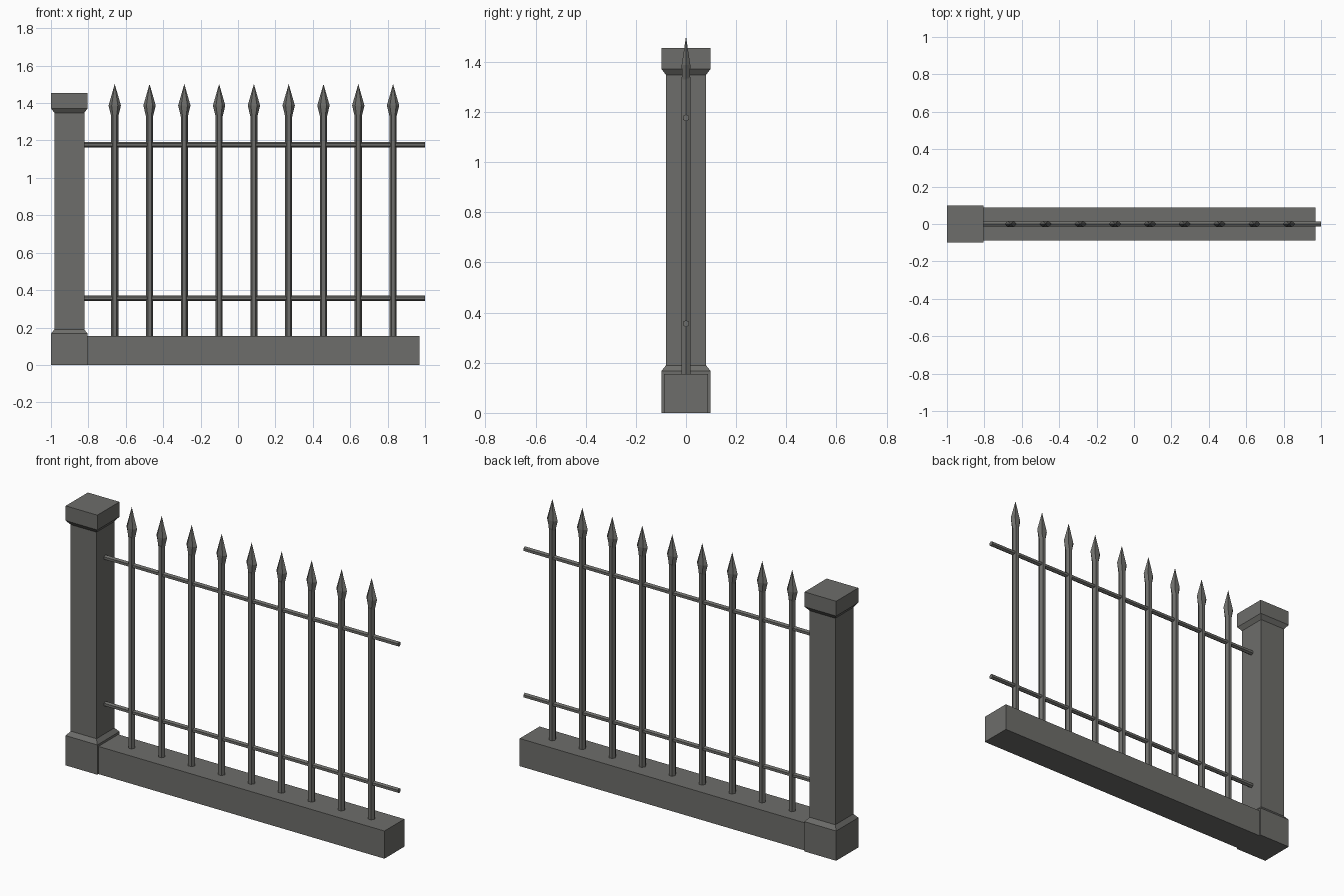
import bpy
import bmesh
import math

if "Cube" in bpy.data.objects:
    bpy.data.objects.remove(bpy.data.objects["Cube"])


def material(name, rgb):
    m = bpy.data.materials.new(name)
    m.diffuse_color = (*rgb, 1.0)
    m.use_nodes = True
    m.node_tree.nodes["Principled BSDF"].inputs["Base Color"].default_value = m.diffuse_color
    return m


GREY = material("dark grey", (0.155, 0.155, 0.145))


def loft(name, rings, location=(0, 0, 0), rotation=(0, 0, 0)):
    """Skin a stack of point rings; a one-point ring makes a tip."""
    bm = bmesh.new()
    loops = [[bm.verts.new(p) for p in ring] for ring in rings]
    for a, b in zip(loops, loops[1:]):
        n = len(a)
        for i in range(n):
            j = (i + 1) % n
            if len(b) == 1:
                bm.faces.new((a[i], a[j], b[0]))
            else:
                bm.faces.new((a[i], a[j], b[j], b[i]))
    for end in (loops[0], loops[-1]):
        if len(end) > 2:
            bm.faces.new(end)
    bmesh.ops.recalc_face_normals(bm, faces=bm.faces)
    mesh = bpy.data.meshes.new(name)
    bm.to_mesh(mesh)
    bm.free()
    mesh.materials.append(GREY)
    obj = bpy.data.objects.new(name, mesh)
    obj.location = location
    obj.rotation_euler = rotation
    bpy.context.collection.objects.link(obj)
    return obj


def rect(hx, hy, z):
    return [(-hx, -hy, z), (hx, -hy, z), (hx, hy, z), (-hx, hy, z)]


def hexagon(rx, ry, z):
    return [(rx * math.cos(i * math.pi / 3), ry * math.sin(i * math.pi / 3), z)
            for i in range(6)]


# Square pillar with chamfered plinth and cap
pillar_profile = [(0.098, 0), (0.098, 0.167), (0.08, 0.19),
                  (0.08, 1.348), (0.098, 1.372), (0.098, 1.455)]
loft("pillar", [rect(r, r, z) for r, z in pillar_profile], (-0.902, 0, 0))

# Low kerb wall
loft("base_wall", [rect(0.89, 0.088, 0), rect(0.89, 0.088, 0.155)], (0.08, 0, 0))

# Upright bars with flattened spear heads
for i in range(9):
    x = -0.659 + i * 0.186
    loft(f"bar_{i + 1}", [hexagon(0.019, 0.02, 0.15), hexagon(0.019, 0.02, 1.34)],
         (x, 0, 0))
    loft(f"spear_head_{i + 1}",
         [hexagon(0.018, 0.018, 1.325), hexagon(0.033, 0.02, 1.387), [(0, 0, 1.502)]],
         (x, 0, 0))

# Two horizontal rails
for name, z in (("lower_rail", 0.356), ("upper_rail", 1.177)):
    loft(name, [hexagon(0.014, 0.014, 0), hexagon(0.014, 0.014, 1.825)],
         (-0.825, 0, z), (0, math.pi / 2, 0))
